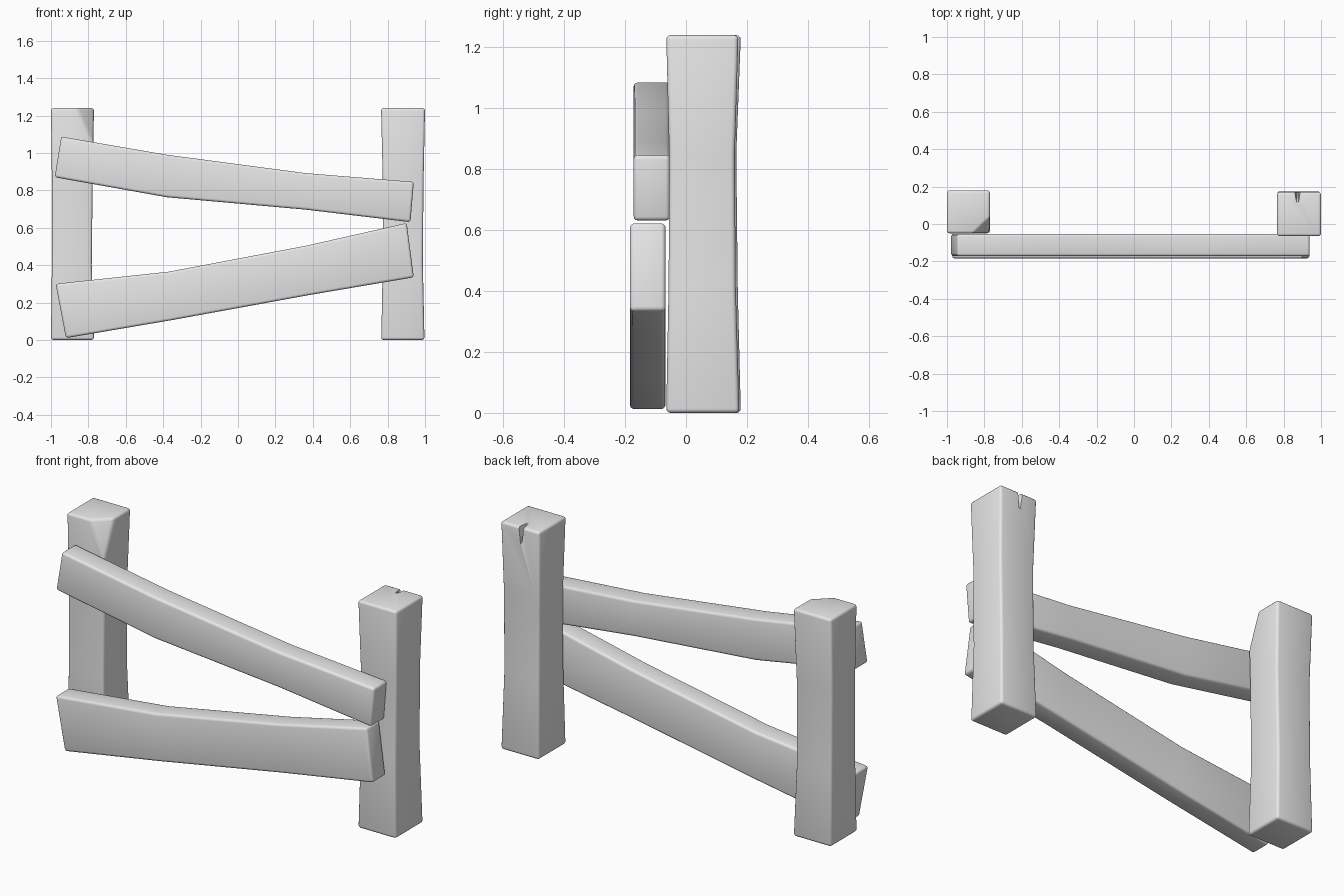
import bpy, bmesh
from math import radians
from mathutils import Vector

cube = bpy.data.objects.get("Cube")
if cube:
    bpy.data.objects.remove(cube, do_unlink=True)

grey = bpy.data.materials.new("plain grey")
grey.use_nodes = True
grey.diffuse_color = (0.8, 0.8, 0.8, 1)
grey.node_tree.nodes["Principled BSDF"].inputs["Base Color"].default_value = (0.8, 0.8, 0.8, 1)


def loft(name, rings):
    """Skin four-cornered rings into a closed beam."""
    bm = bmesh.new()
    loops = [[bm.verts.new(p) for p in ring] for ring in rings]
    for a, b in zip(loops, loops[1:]):
        for i in range(4):
            j = (i + 1) % 4
            bm.faces.new((a[i], a[j], b[j], b[i]))
    bm.faces.new(loops[0][::-1])
    bm.faces.new(loops[-1])
    return finish(name, bm)


def finish(name, bm):
    bmesh.ops.recalc_face_normals(bm, faces=bm.faces)
    mesh = bpy.data.meshes.new(name)
    bm.to_mesh(mesh)
    bm.free()
    mesh.materials.append(grey)
    obj = bpy.data.objects.new(name, mesh)
    bpy.context.collection.objects.link(obj)
    return obj


def activate(obj):
    bpy.ops.object.select_all(action='DESELECT')
    obj.select_set(True)
    bpy.context.view_layer.objects.active = obj


def round_edges(obj, width=0.014):
    activate(obj)
    mod = obj.modifiers.new("soft edges", 'BEVEL')
    mod.width = width
    mod.segments = 3
    mod.limit_method = 'ANGLE'
    mod.angle_limit = radians(18)
    bpy.ops.object.modifier_apply(modifier=mod.name)
    bpy.ops.object.shade_smooth_by_angle(angle=radians(35))


def post(name, sections):
    """Upright beam from (z, x0, x1, y0, y1) sections."""
    return loft(name, [[(x0, y0, z), (x1, y0, z), (x1, y1, z), (x0, y1, z)]
                       for z, x0, x1, y0, y1 in sections])


def rail(name, upper, lower, y0, y1):
    """Board from its upper and lower outlines in the xz plane."""
    return loft(name, [[(u[0], y0, u[1]), (u[0], y1, u[1]), (l[0], y1, l[1]), (l[0], y0, l[1])]
                       for u, l in zip(upper, lower)])


# Posts, slightly waisted
right_post = post("right_post", [
    (0, -1, -0.77, -0.05, 0.18), (0.4, -0.995, -0.782, -0.045, 0.17),
    (0.85, -0.995, -0.777, -0.045, 0.165), (1.24, -1, -0.77, -0.05, 0.18)])
left_post = post("left_post", [
    (0, 0.766, 0.997, -0.065, 0.175), (0.42, 0.774, 0.988, -0.057, 0.163),
    (0.85, 0.774, 0.992, -0.055, 0.16), (1.24, 0.765, 1, -0.065, 0.172)])

# Chipped top corner of the right post
a, b, c = Vector((-0.86, -0.05, 1.24)), Vector((-0.77, 0.035, 1.24)), Vector((-0.772, -0.05, 1.03))
normal = (b - a).cross(c - a)
if normal.dot(Vector((-0.77, -0.05, 1.24)) - a) < 0:
    normal.negate()
bm = bmesh.new()
bm.from_mesh(right_post.data)
cut = bmesh.ops.bisect_plane(bm, geom=bm.verts[:] + bm.edges[:] + bm.faces[:],
                             plane_co=a, plane_no=normal, clear_outer=True)
bmesh.ops.holes_fill(bm, edges=[e for e in cut["geom_cut"] if isinstance(e, bmesh.types.BMEdge)])
bmesh.ops.recalc_face_normals(bm, faces=bm.faces)
bm.to_mesh(right_post.data)
bm.free()

# Rails nailed across the front
upper_rail = rail("upper_rail",
                  [(-0.945, 1.087), (-0.38, 0.99), (0.36, 0.892), (0.94, 0.845)],
                  [(-0.98, 0.87), (-0.38, 0.763), (0.36, 0.697), (0.922, 0.63)], -0.172, -0.053)
lower_rail = rail("lower_rail",
                  [(-0.975, 0.3), (-0.37, 0.365), (0.37, 0.505), (0.902, 0.625)],
                  [(-0.92, 0.01), (-0.36, 0.105), (0.38, 0.24), (0.94, 0.335)], -0.184, -0.067)

for part in (right_post, left_post, upper_rail, lower_rail):
    round_edges(part)

# Split in the back of the left post: a wedge tapering inward and downward
bm = bmesh.new()
for p in [(0.85, 0.2, 1.27), (0.896, 0.2, 1.27), (0.868, 0.1, 1.27), (0.88, 0.1, 1.27),
          (0.874, 0.2, 1.09), (0.878, 0.2, 1.09)]:
    bm.verts.new(p)
bmesh.ops.convex_hull(bm, input=bm.verts)
wedge = finish("split_cutter", bm)
wedge.hide_render = True
activate(left_post)
mod = left_post.modifiers.new("split", 'BOOLEAN')
mod.operation = 'DIFFERENCE'
mod.solver = 'EXACT'
mod.object = wedge
bpy.ops.object.modifier_apply(modifier=mod.name)
bpy.data.objects.remove(wedge, do_unlink=True)
bpy.ops.object.shade_smooth_by_angle(angle=radians(35))
